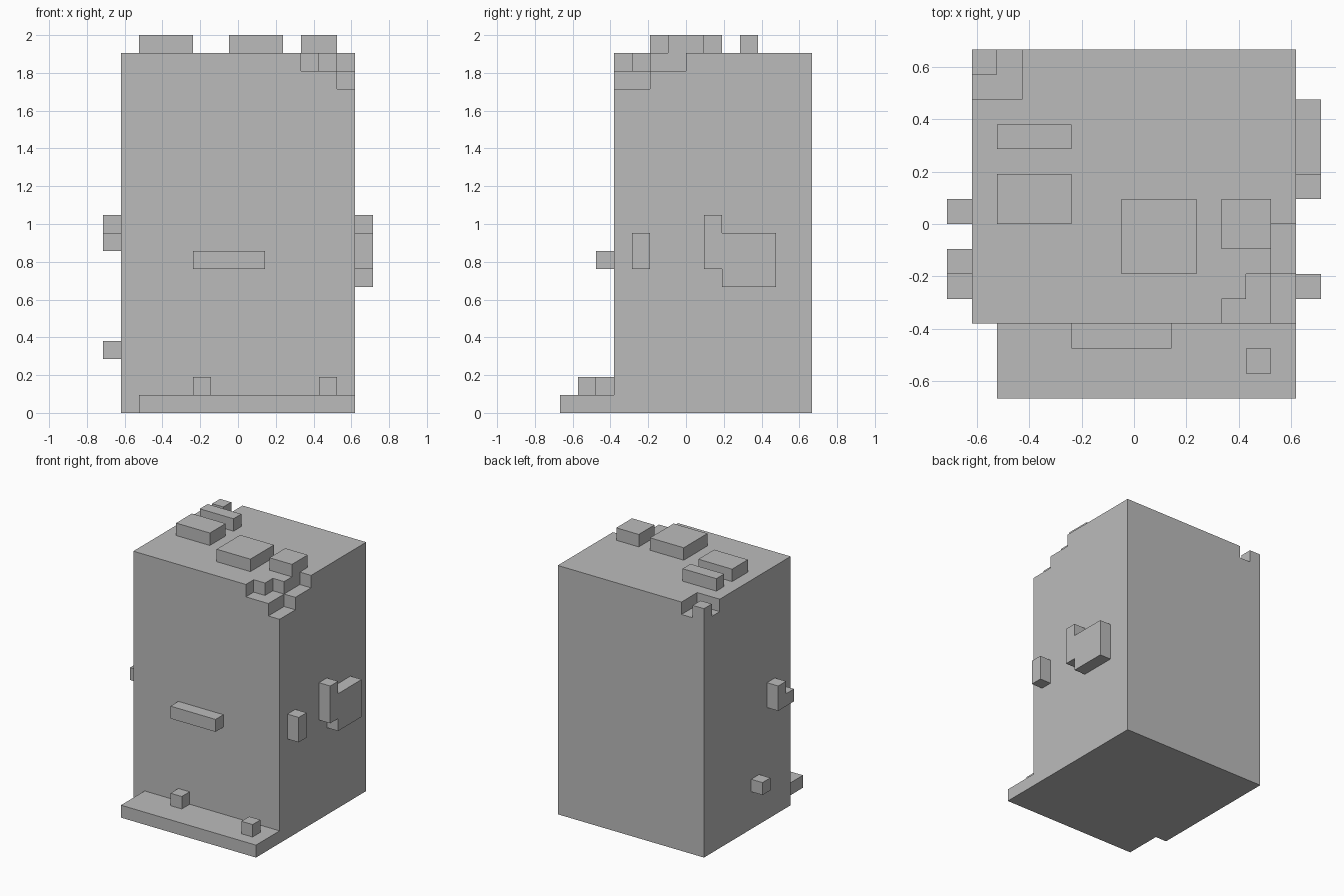
import bpy, bmesh
from mathutils import Vector

if "Cube" in bpy.data.objects:
    bpy.data.objects.remove(bpy.data.objects["Cube"])

U = 2 / 21  # one block unit

grey = bpy.data.materials.new("plain grey")
grey.diffuse_color = (0.5, 0.5, 0.5, 1)
grey.use_nodes = True
grey.node_tree.nodes["Principled BSDF"].inputs["Base Color"].default_value = grey.diffuse_color


def place(i, j, k):
    """Block grid position to world position."""
    return Vector(((i - 7.5) * U, (j - 7) * U, k * U))


def prism(name, outline, lo, hi, axis="z", open_side=None):
    """Extrude an outline along z (i, j) or x (j, k); drop the hidden contact face."""
    bm = bmesh.new()
    if axis == "z":
        verts = [bm.verts.new(place(a, b, lo)) for a, b in outline]
        step = Vector((0, 0, (hi - lo) * U))
    else:
        verts = [bm.verts.new(place(lo, a, b)) for a, b in outline]
        step = Vector(((hi - lo) * U, 0, 0))
    base = bm.faces.new(verts)
    top = bmesh.ops.extrude_face_region(bm, geom=[base], use_keep_orig=True)["geom"]
    bmesh.ops.translate(bm, vec=step, verts=[v for v in top if isinstance(v, bmesh.types.BMVert)])
    bmesh.ops.recalc_face_normals(bm, faces=bm.faces)
    if open_side:
        hidden = [f for f in bm.faces if f.normal.dot(Vector(open_side)) > 0.9]
        bmesh.ops.delete(bm, geom=hidden, context="FACES")
    mesh = bpy.data.meshes.new(name)
    bm.to_mesh(mesh)
    bm.free()
    mesh.materials.append(grey)
    ob = bpy.data.objects.new(name, mesh)
    bpy.context.collection.objects.link(ob)
    return ob


def box(name, x, y, z, open_side=None):
    outline = [(x[0], y[0]), (x[1], y[0]), (x[1], y[1]), (x[0], y[1])]
    return prism(name, outline, z[0], z[1], "z", open_side)


DOWN, BACK, LEFT, RIGHT = (0, 0, -1), (0, 1, 0), (-1, 0, 0), (1, 0, 0)

# Main block with chipped top corners
body = box("body", (1, 14), (3, 14), (0, 20))
cutters = [
    prism("front_chip_cutter", [(11, 2.5), (14.5, 2.5), (14.5, 7), (13, 7), (13, 5),
                                (12, 5), (12, 4), (11, 4)], 19, 20.5),
    box("deep_chip_cutter", (13, 14.5), (2.5, 5), (18, 19.5)),
    prism("back_chip_cutter", [(0.5, 12), (3, 12), (3, 14.5), (2, 14.5), (2, 13), (0.5, 13)],
          19, 20.5),
]
bpy.context.view_layer.objects.active = body
for cutter in cutters:
    mod = body.modifiers.new("chip", "BOOLEAN")
    mod.operation, mod.solver, mod.object = "DIFFERENCE", "EXACT", cutter
    bpy.ops.object.modifier_apply(modifier=mod.name)
    bpy.data.objects.remove(cutter)

# Front step, its two small cubes and the ledge above
box("front_step", (2, 14), (0, 3), (0, 1), BACK)
box("step_cube_left", (5, 6), (2, 3), (1, 2), DOWN)
box("step_cube_right", (12, 13), (1, 2), (1, 2), DOWN)
box("front_ledge", (5, 9), (2, 3), (8, 9), BACK)

# Raised slabs on top
for n, (x, y) in enumerate([((2, 5), (10, 11)), ((2, 5), (7, 9)),
                            ((7, 10), (5, 8)), ((11, 13), (6, 8))], 1):
    box(f"top_slab_{n}", x, y, (20, 21), DOWN)

# Right side bumps
box("right_bump_small", (14, 15), (4, 5), (8, 10), LEFT)
prism("right_bump_large", [(8, 8), (9, 8), (9, 7), (12, 7), (12, 10), (9, 10), (9, 11), (8, 11)],
      14, 15, "x", LEFT)

# Left side bumps
prism("left_bump_stepped", [(4, 9), (6, 9), (6, 11), (5, 11), (5, 10), (4, 10)], 0, 1, "x", RIGHT)
box("left_bump_small", (0, 1), (7, 8), (3, 4), RIGHT)
